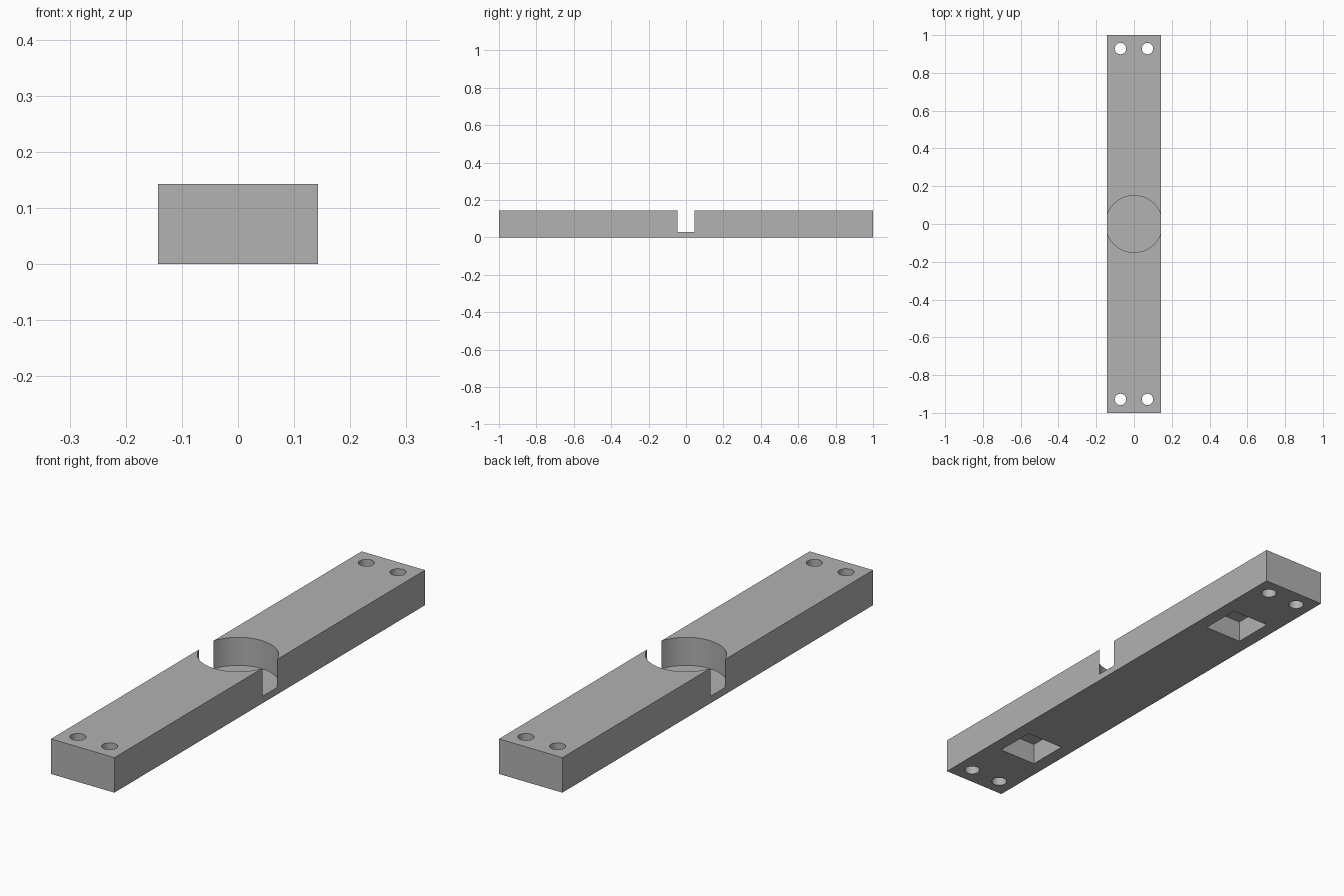
import bpy
import math

default = bpy.data.objects.get("Cube")
if default:
    bpy.data.objects.remove(default, do_unlink=True)

UNIT = 1 / 14            # the part is 28 units long
WIDTH, LENGTH, HEIGHT = 4 * UNIT, 28 * UNIT, 2 * UNIT

grey = bpy.data.materials.new("plain grey")
grey.use_nodes = True
COLOUR = (0.445, 0.445, 0.445, 1)
grey.diffuse_color = COLOUR
grey.node_tree.nodes["Principled BSDF"].inputs["Base Color"].default_value = COLOUR


def box(name, size, x, y, z_low, z_high):
    bpy.ops.mesh.primitive_cube_add(size=1, location=(x, y, (z_low + z_high) / 2))
    obj = bpy.context.object
    obj.name = name
    obj.scale = (size[0], size[1], z_high - z_low)
    bpy.ops.object.transform_apply(location=True, rotation=True, scale=True)
    obj.data.materials.append(grey)
    return obj


def cylinder(name, radius, x, y, z_low, z_high, sides):
    bpy.ops.mesh.primitive_cylinder_add(
        vertices=sides, radius=radius, depth=z_high - z_low,
        location=(x, y, (z_low + z_high) / 2))
    obj = bpy.context.object
    obj.name = name
    bpy.ops.object.transform_apply(location=True, rotation=True, scale=True)
    obj.data.materials.append(grey)
    return obj


def cut(target, cutter):
    cutter.hide_render = True
    bpy.context.view_layer.objects.active = target
    mod = target.modifiers.new(cutter.name, "BOOLEAN")
    mod.operation = "DIFFERENCE"
    mod.solver = "EXACT"
    mod.object = cutter
    bpy.ops.object.modifier_apply(modifier=mod.name)
    bpy.data.objects.remove(cutter, do_unlink=True)


# Long rectangular bar
bar = box("mounting_bar", (WIDTH, LENGTH), 0, 0, 0, HEIGHT)

# Round recess across the middle, breaking out through both sides
cut(bar, cylinder("round_recess", 0.15, 0, 0, 0.4 * UNIT, HEIGHT + 0.1, 128))

for end in (-1, 1):
    # Square blind pocket in the underside
    cut(bar, box("magnet_pocket", (2.4 * UNIT, 2.4 * UNIT), 0, end * 9 * UNIT, -0.1, 0.089))
    # Pair of through holes
    for side in (-1, 1):
        cut(bar, cylinder("screw_hole", 0.03, side * UNIT, end * 13 * UNIT,
                          -0.1, HEIGHT + 0.1, 48))

# Smooth round walls, crisp edges
bpy.ops.object.select_all(action="DESELECT")
bar.select_set(True)
bpy.context.view_layer.objects.active = bar
bpy.ops.object.shade_smooth_by_angle(angle=math.radians(30))
